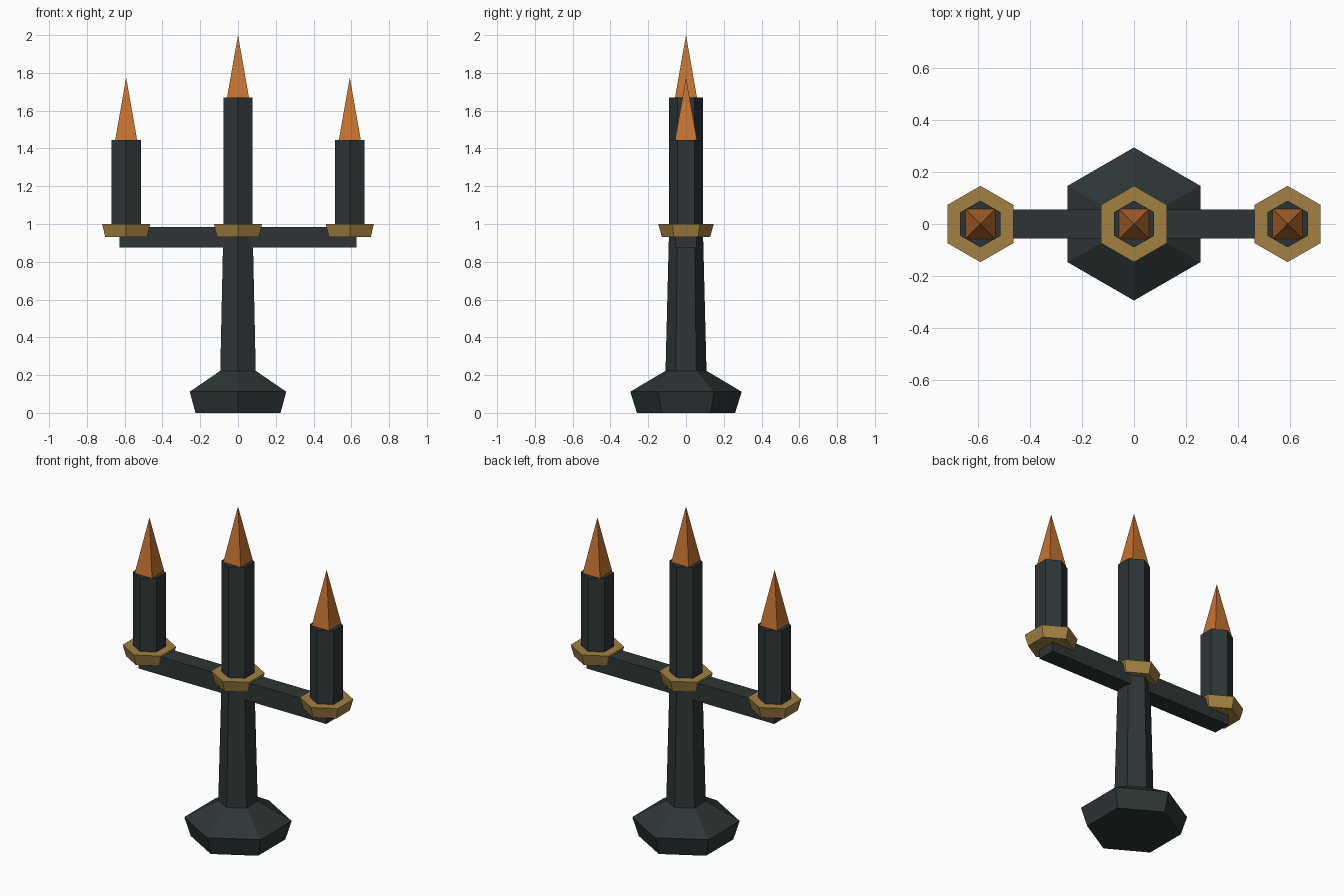
import bpy, bmesh, math

if "Cube" in bpy.data.objects:
    bpy.data.objects.remove(bpy.data.objects["Cube"])


def material(name, rgb):
    m = bpy.data.materials.new(name)
    m.diffuse_color = (*rgb, 1)
    m.use_nodes = True
    m.node_tree.nodes["Principled BSDF"].inputs["Base Color"].default_value = m.diffuse_color
    return m


IRON = material("dark iron", (0.027, 0.036, 0.037))
BRASS = material("brass", (0.36, 0.22, 0.055))
FLAME = material("flame orange", (0.56, 0.17, 0.03))


def finish(name, bm, mat):
    bmesh.ops.recalc_face_normals(bm, faces=bm.faces)
    me = bpy.data.meshes.new(name)
    bm.to_mesh(me)
    bm.free()
    me.materials.append(mat)
    ob = bpy.data.objects.new(name, me)
    bpy.context.collection.objects.link(ob)


def loft(name, profile, x, mat, sides=6, turn=90):
    """Capped flat-sided solid from (radius, z) rings; radius 0 makes a tip."""
    bm = bmesh.new()
    rings = []
    for r, z in profile:
        n = sides if r else 1
        angles = [math.radians(turn + 360 * i / sides) for i in range(n)]
        rings.append([bm.verts.new((x + r * math.cos(a), r * math.sin(a), z)) for a in angles])
    bm.faces.new(rings[0])
    for lo, hi in zip(rings, rings[1:]):
        for i in range(sides):
            j = (i + 1) % sides
            top = [hi[j], hi[i]] if len(hi) > 1 else [hi[0]]
            bm.faces.new([lo[i], lo[j]] + top)
    if len(rings[-1]) > 1:
        bm.faces.new(rings[-1])
    finish(name, bm, mat)


# Foot and tapering stem
loft("foot", [(0.26, 0), (0.295, 0.112), (0.108, 0.223)], 0, IRON)
loft("stem", [(0.109, 0.2), (0.09, 0.96)], 0, IRON)

# Square cross arm
bm = bmesh.new()
bmesh.ops.create_cube(bm, size=1)
for v in bm.verts:
    v.co = (v.co.x * 1.256, v.co.y * 0.11, v.co.z * 0.11 + 0.93)
finish("cross_arm", bm, IRON)

# Drip cup, candle and four-sided flame at each position
for side, x, top in (("left", -0.592, 1.445), ("centre", 0, 1.67), ("right", 0.592, 1.445)):
    loft(side + "_cup", [(0.128, 0.932), (0.147, 1.0)], x, BRASS)
    loft(side + "_candle", [(0.09, 0.95), (0.09, top)], x, IRON)
    loft(side + "_flame", [(0.082, top), (0, top + 0.33)], x, FLAME, sides=4, turn=45)
